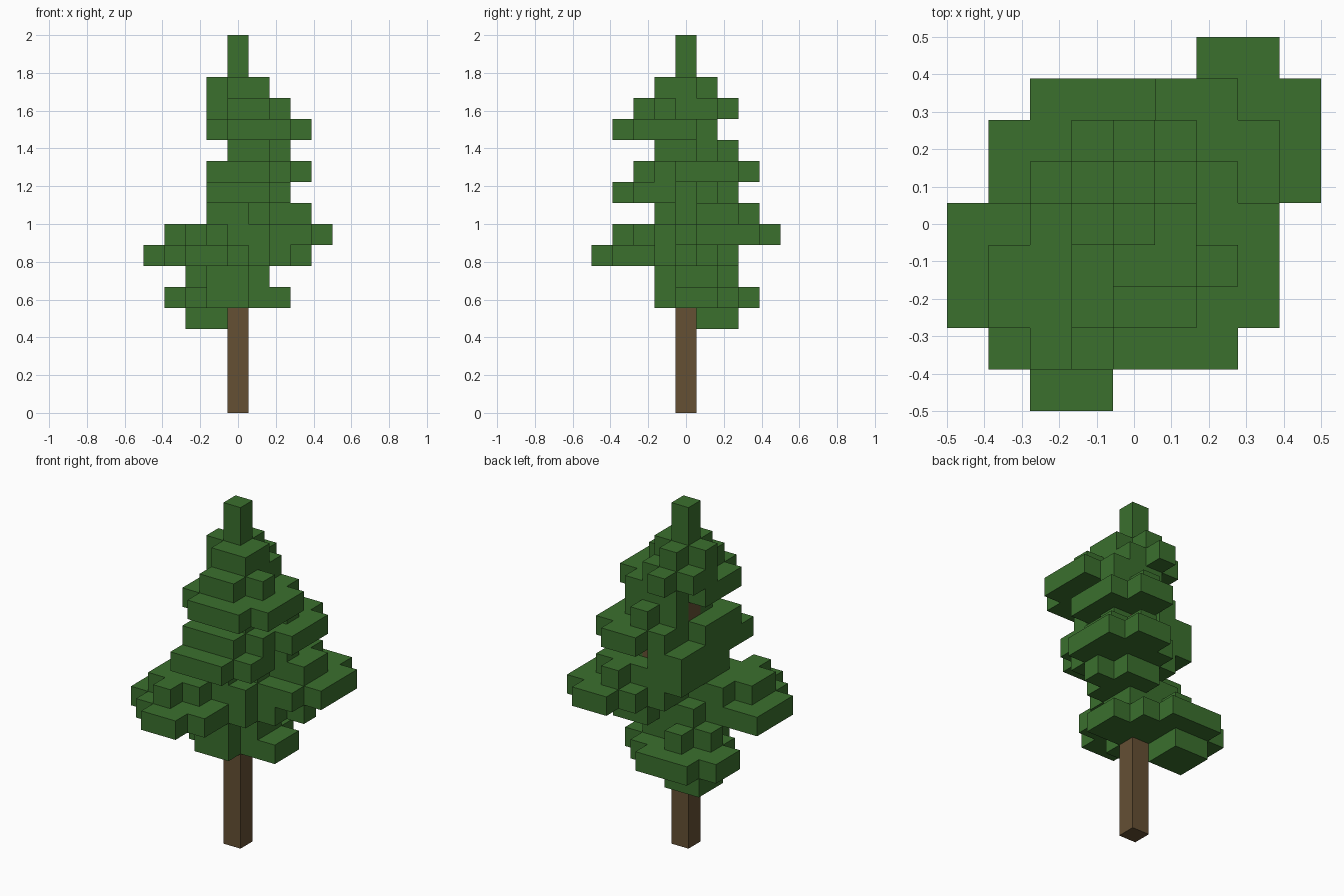
import bpy
import bmesh
from mathutils import Vector

cube = bpy.data.objects.get("Cube")
if cube:
    bpy.data.objects.remove(cube, do_unlink=True)

HEIGHT_IN_CELLS = 18
CELL = 2 / HEIGHT_IN_CELLS


def make_material(name, colour):
    mat = bpy.data.materials.new(name)
    mat.use_nodes = True
    mat.diffuse_color = (*colour, 1)
    shader = next(n for n in mat.node_tree.nodes if n.type == 'BSDF_PRINCIPLED')
    shader.inputs["Base Color"].default_value = (*colour, 1)
    return mat


green = make_material("needle green", (0.043, 0.162, 0.027))
brown = make_material("bark brown", (0.13, 0.08, 0.034))


def slab(left, right, front, back):
    """Rectangle of cells, both ends included."""
    return {(x, y) for x in range(left, right + 1) for y in range(front, back + 1)}


def cell(x, y):
    return {(x, y)}


def disc(x, y, reach):
    """Stepped round patch of cells; a reach of one gives a plus shape."""
    return {(i, j) for i, j in slab(x - reach, x + reach, y - reach, y + reach)
            if (i - x) ** 2 + (j - y) ** 2 <= reach * reach + reach - 1}


parts = {}
filled = set()


def add_part(name, material, first_layer, *layers):
    """Stack layers of cells upward; cells already taken are left alone."""
    cells = {(x, y, first_layer + n) for n, layer in enumerate(layers) for x, y in layer}
    cells -= filled
    filled.update(cells)
    parts[name] = (material, cells)


# Trunk and a short limb
add_part("trunk", brown, 0, *[cell(0, 0)] * 15)
add_part("limb", brown, 10, cell(1, 1))

# Lowest bough, towards the back right
add_part(
    "lowest_bough", green, 4,
    slab(-2, -1, 1, 2),
    slab(-2, 0, 0, 3) | slab(-3, 1, 1, 2) | slab(1, 2, 0, 1) | slab(-1, 0, -1, 0),
    disc(-1, 1, 1) | slab(-1, 0, -1, 1) | slab(0, 1, 0, 1),
)

# Wide skirt: front pad below, back pad above
add_part(
    "wide_skirt", green, 7,
    slab(-2, -1, -4, 0) | slab(-3, 0, -3, 0) | slab(-4, 0, -2, 0)
    | slab(-1, 3, 1, 1) | slab(1, 2, 0, 2) | cell(1, -1),
    slab(2, 3, 0, 4) | slab(1, 4, 1, 3) | slab(0, 0, 1, 2)
    | slab(-2, 1, -1, 0) | slab(-3, -1, -2, -1) | cell(-2, -3),
    slab(-1, 3, 1, 2) | cell(2, 3) | slab(-1, 0, -1, 0) | cell(1, 0),
)

# Middle boughs: front pad, then back pad
add_part(
    "middle_boughs", green, 10,
    slab(-1, 1, -3, 1) | slab(-1, 0, 1, 2) | slab(2, 2, -2, -1) | cell(2, 1),
    slab(1, 2, -1, 3) | slab(0, 3, 0, 2) | slab(-1, 1, -2, 0),
    disc(1, 1, 1) | slab(0, 1, -1, 0),
)

# Upper bough and its cap
add_part(
    "upper_bough", green, 13,
    disc(1, -1, 2),
    disc(1, -1, 1) | slab(-1, 1, 0, 1) | slab(0, 0, -2, 2),
    disc(0, 0, 1) | cell(1, -1),
)

# Pointed tip
add_part("tip", green, 16, cell(0, 0), cell(0, 0))


def build(name, material, cells):
    """Skin the outer sides of the cells as flat square faces."""
    bm = bmesh.new()
    for c in sorted(cells):
        for axis in range(3):
            for sign in (-1, 1):
                step = Vector((0, 0, 0))
                step[axis] = sign
                if tuple(int(a + b) for a, b in zip(c, step)) in filled:
                    continue
                u, v = Vector((0, 0, 0)), Vector((0, 0, 0))
                u[(axis + 1) % 3] = 0.5
                v[(axis + 2) % 3] = 0.5 * sign
                mid = Vector(c) + Vector((0, 0, 0.5)) + step / 2
                corners = (mid - u - v, mid + u - v, mid + u + v, mid - u + v)
                bm.faces.new([bm.verts.new(p * CELL) for p in corners])
    bmesh.ops.remove_doubles(bm, verts=bm.verts, dist=CELL / 100)
    mesh = bpy.data.meshes.new(name)
    bm.to_mesh(mesh)
    bm.free()
    mesh.materials.append(material)
    bpy.context.collection.objects.link(bpy.data.objects.new(name, mesh))


for part_name, (part_material, part_cells) in parts.items():
    build(part_name, part_material, part_cells)
